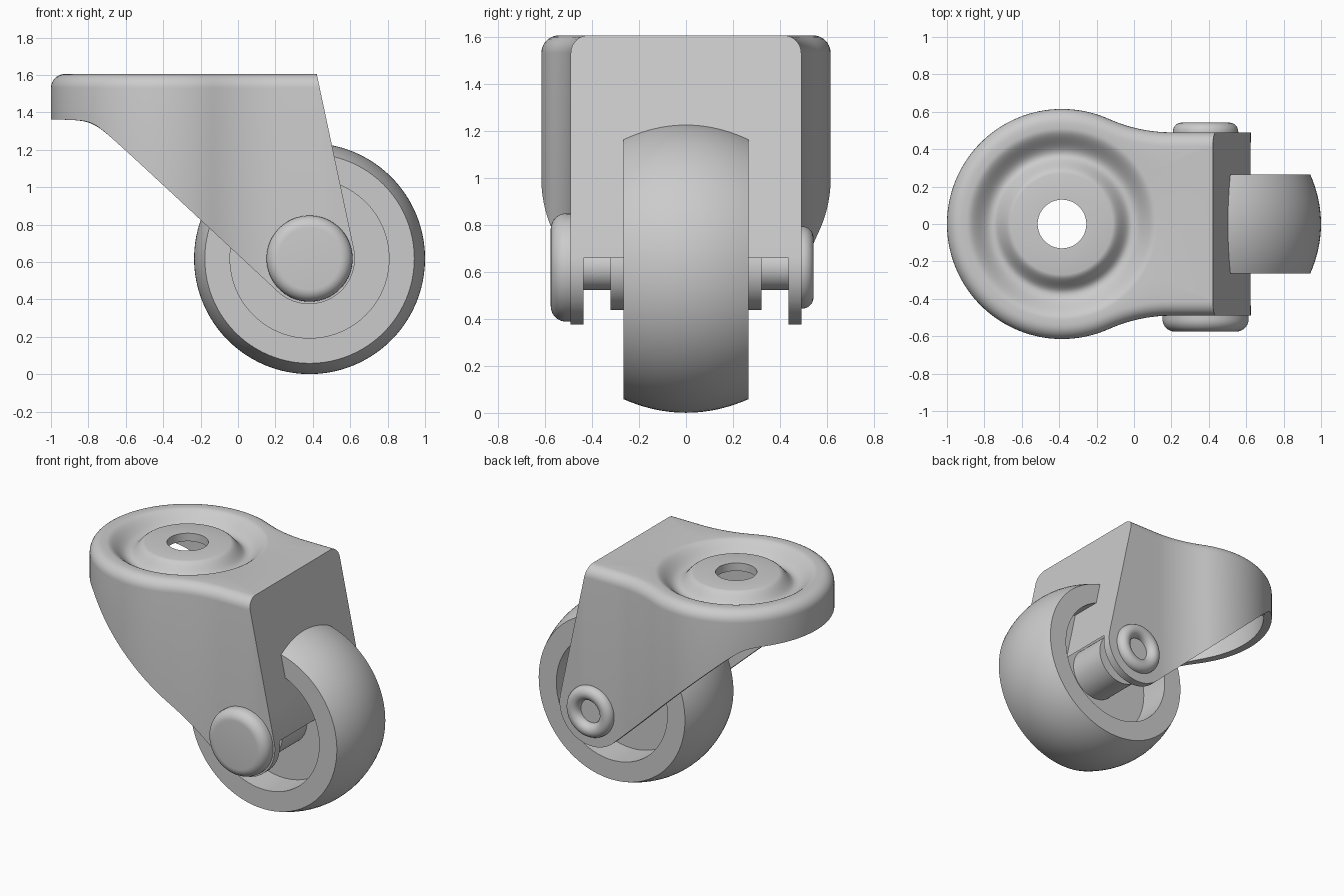
import bpy, bmesh, math
from math import sin, cos, pi, atan2, sqrt
from mathutils import Vector

cube = bpy.data.objects.get("Cube")
if cube:
    bpy.data.objects.remove(cube, do_unlink=True)

grey = bpy.data.materials.new("plain grey metal")
grey.use_nodes = True
GREY = (0.6, 0.6, 0.6, 1)
grey.diffuse_color = GREY
grey.node_tree.nodes["Principled BSDF"].inputs["Base Color"].default_value = GREY

AXLE = Vector((0.3825, 0, 0.618))    # wheel centre
PIVOT = Vector((-0.385, 0))          # swivel centre
SHEET = 0.055                        # bracket thickness


def make(name, bm):
    mesh = bpy.data.meshes.new(name)
    bm.to_mesh(mesh)
    bm.free()
    mesh.materials.append(grey)
    obj = bpy.data.objects.new(name, mesh)
    bpy.context.collection.objects.link(obj)
    bpy.ops.object.select_all(action='DESELECT')
    obj.select_set(True)
    bpy.context.view_layer.objects.active = obj
    bpy.ops.object.shade_smooth_by_angle(angle=math.radians(32))


def arc(cx, cy, r, a0, a1, n):
    """Points on an arc, angles in degrees."""
    steps = [math.radians(a0 + (a1 - a0) * i / n) for i in range(n + 1)]
    return [(cx + r * cos(a), cy + r * sin(a)) for a in steps]


def revolve(name, profile, segments=96):
    """Spin (radius, y) points around the axle."""
    bm = bmesh.new()
    verts = [bm.verts.new(AXLE + Vector((r, y, 0))) for r, y in profile]
    edges = [bm.edges.new(pair) for pair in zip(verts, verts[1:])]
    bmesh.ops.spin(bm, geom=verts + edges, cent=AXLE, axis=(0, 1, 0),
                   angle=2 * pi, steps=segments, use_merge=True)
    bmesh.ops.remove_doubles(bm, verts=bm.verts, dist=1e-5)
    bmesh.ops.recalc_face_normals(bm, faces=bm.faces)
    make(name, bm)


# Wheel: crowned tread, deep recesses and a protruding hub
HALF, EDGE, CROWN = 0.265, 0.56, 0.0575
side = [(0, 0.32), (0.18, 0.32), (0.18, 0.05), (0.425, 0.05), (0.425, HALF)]
tread = [(EDGE + CROWN * (1 - t * t), HALF * t)
         for t in (1 - i / 10 for i in range(21))]
revolve("wheel", side + tread + [(r, -y) for r, y in reversed(side)])

# Axle rivet: domed head in front, rolled hollow end behind
rivet = [(0, -0.575)] + arc(0.165, -0.51, 0.065, -90, 0, 8)
rivet += [(0.23, -0.49), (0.095, -0.49), (0.095, 0.49), (0.175, 0.49)]
rivet += arc(0.127, 0.494, 0.048, 0, 180, 14)
rivet += [(0.079, 0.40), (0, 0.40)]
revolve("axle_rivet", rivet, 72)

# Bracket plan outline: round plate blending into two straight cheeks
R_PLATE, CHEEK, END, BLEND_X, BLEND_R = 0.615, 0.49, 0.8, 0.2, 0.816
blend_y = CHEEK + BLEND_R
turn = math.degrees(atan2(blend_y, BLEND_X - PIVOT.x))
half = [(END, CHEEK * i / 8) for i in range(9)]
half += [(END + (BLEND_X - END) * i / 8, CHEEK) for i in range(1, 8)]
half += arc(BLEND_X, blend_y, BLEND_R, 270, 180 + turn, 10)
half += arc(PIVOT.x, 0, R_PLATE, turn, 180, 48)[1:]
outline = [Vector(p) for p in half + [(x, -y) for x, y in half[-2:0:-1]]]


def inset(d):
    """Outline moved inwards by d with mitred corners."""
    result = []
    for i, p in enumerate(outline):
        a = (p - outline[i - 1]).normalized()
        b = (outline[(i + 1) % len(outline)] - p).normalized()
        n1, n2 = Vector((a.y, -a.x)), Vector((b.y, -b.x))
        result.append(p - (n1 + n2) * (d / (1 + n1.dot(n2))))
    return result


def ring(points, z):
    return [Vector((p.x, p.y, z)) for p in points]


def circle(r, z):
    return ring([PIVOT + (p - PIVOT).normalized() * r for p in outline], z)


# Pressed top: ring groove around a raised boss with a hole
TOP, GROOVE = 1.605, 0.085


def ease(r, start, end):
    t = min(max((r - start) / (end - start), 0), 1)
    return t * t * (3 - 2 * t)


def dish(r):
    return TOP - GROOVE * ease(r, 0.51, 0.375) + 0.08 * ease(r, 0.37, 0.27)


def skirt_edge(x):
    """Lower edge: a short level skirt easing into a slanted line."""
    slant, level = 0.441 - 0.932 * (x - 0.213), 1.365
    return (slant + level - sqrt((slant - level) ** 2 + 0.0025)) / 2


radii = [0.51 - 0.012 * i for i in range(21)] + [0.13]


def skin(offset, fillet):
    """Rings of one face of the sheet, from lower edge to hole."""
    rings = [[Vector((p.x, p.y, skirt_edge(p.x))) for p in inset(offset)]]
    for dx, dz in arc(fillet, -fillet, fillet, 180, 90, 7):
        rings.append(ring(inset(offset + dx), TOP - offset + dz))
    return rings + [circle(r, dish(r) - offset) for r in radii]


bm = bmesh.new()
rings = [[bm.verts.new(co) for co in points]
         for points in skin(0, 0.075) + skin(SHEET, 0.02)[::-1]]
count = len(outline)
for low, high in zip(rings, rings[1:] + rings[:1]):
    for i in range(count):
        j = (i + 1) % count
        bm.faces.new((low[i], low[j], high[j], high[i]))

# Slanted open end and round ears: cut by planes tangent to the ear circle
EAR = Vector((0.38, 0, 0.62))
for degrees in range(12, -127, -6):
    a = math.radians(degrees)
    normal = Vector((cos(a), 0, sin(a)))
    bmesh.ops.bisect_plane(bm, geom=bm.verts[:] + bm.edges[:] + bm.faces[:],
                           dist=1e-6, plane_co=EAR + normal * 0.245,
                           plane_no=normal, clear_outer=True)
    rim = [e for e in bm.edges if e.is_boundary]
    if rim:
        bmesh.ops.holes_fill(bm, edges=rim, sides=0)
bmesh.ops.recalc_face_normals(bm, faces=bm.faces)
make("bracket", bm)
